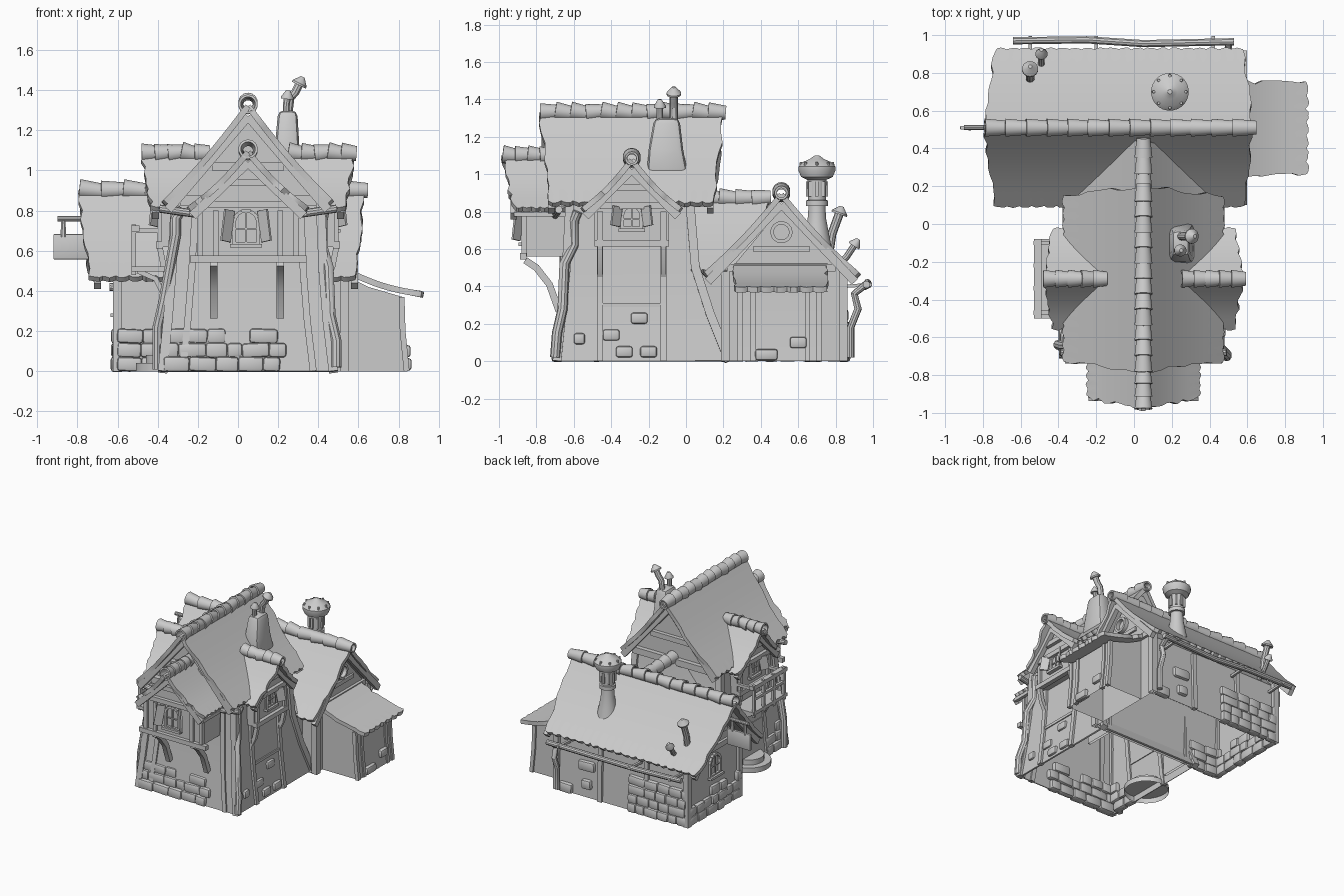
import bpy, bmesh, math, random
from mathutils import Vector as V, Matrix

random.seed(4)
old = bpy.data.objects.get("Cube")
if old:
    bpy.data.objects.remove(old)

grey = bpy.data.materials.new("plain grey")
grey.use_nodes = True
grey.diffuse_color = (0.6, 0.6, 0.6, 1)
bsdf = grey.node_tree.nodes["Principled BSDF"]
bsdf.inputs["Base Color"].default_value = grey.diffuse_color
bsdf.inputs["Roughness"].default_value = 0.8
parts = []


def finish(name, bm, bevel=0, thick=0):
    bmesh.ops.recalc_face_normals(bm, faces=bm.faces)
    # Walls are open underneath
    base = [f for f in bm.faces if all(abs(v.co.z) < 1e-4 for v in f.verts)]
    bmesh.ops.delete(bm, geom=base, context='FACES')
    me = bpy.data.meshes.new(name)
    bm.to_mesh(me)
    bm.free()
    me.materials.append(grey)
    ob = bpy.data.objects.new(name, me)
    bpy.context.collection.objects.link(ob)
    if thick:
        m = ob.modifiers.new("thickness", 'SOLIDIFY')
        m.thickness, m.offset = thick, 0
    if bevel:
        m = ob.modifiers.new("rounding", 'BEVEL')
        m.width, m.segments = bevel, 2
    parts.append(ob)


# Skin over rings; with a thickness the ends stay open
def loft(name, rings, bevel=0, thick=0):
    bm = bmesh.new()
    loops = [[bm.verts.new(p) for p in r] for r in rings]
    n = len(loops[0])
    for a, b in zip(loops, loops[1:]):
        for i in range(n):
            bm.faces.new((a[i], a[(i + 1) % n], b[(i + 1) % n], b[i]))
    if not thick:
        bm.faces.new(loops[0])
        bm.faces.new(loops[-1])
    finish(name, bm, bevel, thick)


def tube(name, pts, r, sides=10, thick=0):
    pts = [V(p) for p in pts]
    radii = r if isinstance(r, (list, tuple)) else [r] * len(pts)
    ref = V((0, 1, 0)) if abs((pts[-1] - pts[0]).normalized().z) > 0.7 else V((0, 0, 1))
    rings = []
    for i, p in enumerate(pts):
        t = (pts[min(i + 1, len(pts) - 1)] - pts[max(i - 1, 0)]).normalized()
        u = t.cross(ref).normalized()
        w = u.cross(t)
        angs = [math.tau * (k + 0.5) / sides for k in range(sides)]
        rings.append([p + (u * math.cos(a) + w * math.sin(a)) * radii[i] for a in angs])
    loft(name, rings, 0, thick)


def turned(name, x, y, prof, sides=20):
    tube(name, [(x, y, z) for z, _ in prof], [r for _, r in prof], sides)


def beam(name, p, q, w, h=None, bevel=0):
    p, q = V(p), V(q)
    bm = bmesh.new()
    rot = (q - p).to_track_quat('X', 'Z').to_matrix().to_4x4()
    size = Matrix.Diagonal(((q - p).length, w, h or w, 1))
    bmesh.ops.create_cube(bm, size=1, matrix=Matrix.Translation((p + q) / 2) @ rot @ size)
    finish(name, bm, bevel)


def at(axis, along, across, z):
    return V((across, along, z)) if axis == 'Y' else V((along, across, z))


def prism(name, axis, prof, a, b):
    loft(name, [[at(axis, s, c, z) for c, z in prof] for s in (a, b)])


def shell(name, rings, bevel=0, thick=0):
    loft(name, [[(x0, y0, z), (x1, y0, z), (x1, y1, z), (x0, y1, z)]
                for z, x0, x1, y0, y1 in rings], bevel, thick)


# Ragged, slightly sagging thatch sheet
def sheet(name, r0, r1, e0, e1, sag=0.02):
    bm = bmesh.new()
    teeth = max(4, round((r1 - r0).length / 0.07))
    nu, nv = teeth * 4, 10
    side = (r1 - r0).normalized()
    ends = [[random.uniform(-0.011, 0.011) for _ in range(nv + 1)] for _ in range(2)]
    rows = []
    for i in range(nu + 1):
        u = i / nu
        drop = 0.013 * abs(math.sin(u * teeth * math.pi)) + random.uniform(-0.004, 0.004)
        row = []
        for j in range(nv + 1):
            v = j / nv
            top, low = r0.lerp(r1, u), e0.lerp(e1, u)
            p = top.lerp(low, v)
            p.z -= sag * math.sin(math.pi * v)
            if j == nv:
                p += (low - top).normalized() * drop
            if i in (0, nu):
                p += side * ends[i > 0][j]
            row.append(bm.verts.new(p))
        rows.append(row)
    for a, b in zip(rows, rows[1:]):
        for j in range(nv):
            bm.faces.new((a[j], b[j], b[j + 1], a[j + 1]))
    finish(name, bm, thick=0.03)


# Overlapping hollow ridge tiles
def ridge(name, p, q, n, r=0.038):
    p, q = V(p), V(q)
    for i in range(n):
        lift = V((0, 0, random.uniform(-0.005, 0.008)))
        a, b = p.lerp(q, i / n), p.lerp(q, (i + 1.15) / n)
        tube(name, [a + lift, b - lift], [r * 1.12, r * 0.82], 14, thick=0.012)


def gable_roof(name, axis, c, a, b, top, half, low, caps, boards=(), inset=0.03):
    for s in (-1, 1):
        sheet(name + "_thatch", at(axis, a, c, top), at(axis, b, c, top),
              at(axis, a + inset, c + s * half, low), at(axis, b - inset, c + s * half, low))
        for k in boards:
            beam(name + "_bargeboard", at(axis, k, c, top - 0.05),
                 at(axis, k, c + s * half * 0.97, low - 0.04), 0.035, 0.045)
    ridge(name + "_ridge_cap", at(axis, a, c, top + 0.012), at(axis, b, c, top + 0.012), caps)


# Arched window with bars and open shutters; d runs along the wall, n points out
def window(c, d, n, w, h, shutters=True):
    c, d, n = V(c), V(d), V(n)
    P = lambda s, z, o=0: c + d * s + n * o + V((0, 0, z))
    arch = [P(-w, -h)] + [P(-w * math.cos(t), h * 0.4 + w * math.sin(t))
                         for t in [math.pi * i / 8 for i in range(9)]] + [P(w, -h), P(-w, -h)]
    for p, q in zip(arch, arch[1:]):
        beam("window_frame", p, q, 0.018)
    beam("window_bar", P(0, -h), P(0, h * 0.4 + w), 0.008)
    beam("window_bar", P(-w, 0), P(w, 0), 0.008)
    beam("window_sill", P(-w - 0.02, -h - 0.01, 0.01), P(w + 0.02, -h - 0.01, 0.01), 0.03, 0.018)
    for s in (-1, 1) if shutters else ():
        beam("shutter", P(s * (w + 0.01), 0.01, 0.01), P(s * (w + 0.055), 0.02, 0.05), 0.012, h * 2.1)


# Rounded stones laid in rows along a wall, walking counter-clockwise
def stones(a, b, rows, h=0.07, lean=0.15, keep=1.0):
    a, b = V(a), V(b)
    d = (b - a).normalized()
    n = V((d.y, -d.x, 0))
    bm = bmesh.new()
    for k in range(rows):
        s = 0
        while s < (b - a).length - 0.04:
            ln = min(random.uniform(0.07, 0.15), (b - a).length - s)
            z = h * (k + 0.5)
            if random.random() < keep * (0.75 if k == rows - 1 else 1):
                m = Matrix.Translation(a + d * (s + ln / 2) - n * lean * z + V((0, 0, z)))
                m @= Matrix.Rotation(math.atan2(d.y, d.x), 4, 'Z')
                m @= Matrix.Rotation(random.uniform(-0.05, 0.05), 4, 'Y')
                m @= Matrix.Diagonal((ln * 1.03, random.uniform(0.045, 0.07), h * random.uniform(1, 1.1), 1))
                bmesh.ops.create_cube(bm, size=1, matrix=m)
            s += ln
    finish("wall_stones", bm, bevel=0.016)


# Flared tower body, gables and thatch
flare = [(0, -0.375, 0.475, -0.69, 0.23), (0.25, -0.35, 0.445, -0.665, 0.13),
         (0.5, -0.33, 0.425, -0.64, 0.05), (0.86, -0.31, 0.41, -0.62, 0.02)]
shell("tower_wall", flare, thick=0.015)
for xi in (1, 2):
    for yi in (3, 4):
        tube("tower_corner_post", [(r[xi], r[yi], r[0]) for r in flare], 0.033, 4)
    s = 0.1 if xi == 1 else -0.1
    tube("tower_front_stud", [(r[xi] + s, r[3], r[0]) for r in flare], 0.024, 4)
for y in (-0.62, 0.06):
    prism("tower_gable", 'Y', [(-0.31, 0.84), (0.41, 0.84), (0.05, 1.27)], y, y + 0.02)
gable_roof("tower_roof", 'Y', 0.05, -0.78, 0.2, 1.32, 0.41, 0.845, 12, (-0.72, 0.13), 0.05)
for y in (-0.64, 0.09):
    beam("tower_tie_beam", (-0.29, y, 0.85), (0.39, y, 0.85), 0.05)
    beam("tower_collar_beam", (-0.13, y, 1.02), (0.23, y, 1.02), 0.04)

# Front bay on brackets
prism("front_bay", 'Y', [(-0.19, 0.56), (0.29, 0.56), (0.29, 0.81), (0.05, 1.04), (-0.19, 0.81)], -0.86, -0.6)
gable_roof("front_bay_roof", 'Y', 0.05, -0.98, -0.58, 1.09, 0.285, 0.815, 6, (-0.92,), 0.06)
for z, w in ((0.56, 0.29), (0.83, 0.2), (0.94, 0.1)):
    beam("front_bay_rail", (0.05 - w, -0.87, z), (0.05 + w, -0.87, z), 0.035)
for x in (-0.19, -0.11, 0.21, 0.29):
    beam("front_bay_post", (x, -0.865, 0.56), (x, -0.865, 0.8), 0.028)
for x in (-0.12, 0.21):
    tube("front_bracket", [(x, -0.86, 0.54), (x, -0.8, 0.5), (x, -0.73, 0.41), (x, -0.68, 0.27)], 0.026, 4)
window((0.04, -0.87, 0.71), (1, 0, 0), (0, -1, 0), 0.06, 0.075)

# Side bays, mirrored about the tower centre
for s in (-1, 1):
    X = lambda v: 0.05 + s * v
    lo, hi = sorted((X(0.33), X(0.43)))
    prism("side_bay", 'X', [(-0.49, 0.62), (-0.09, 0.62), (-0.09, 0.82), (-0.29, 1.02), (-0.49, 0.82)], lo, hi)
    lo, hi = sorted((X(0.2), X(0.53)))
    gable_roof("side_bay_roof", 'X', -0.29, lo, hi, 1.075, 0.255, 0.815, 5, (X(0.46),), 0.05)
    for z, w in ((0.63, 0.2), (0.83, 0.17), (0.93, 0.09)):
        beam("side_bay_rail", (X(0.44), -0.29 - w, z), (X(0.44), -0.29 + w, z), 0.035)
    for y in (-0.46, -0.12):
        beam("side_bay_post", (X(0.435), y, 0.62), (X(0.435), y, 0.8), 0.03)
        tube("side_door_post", [(X(0.43), y, 0), (X(0.4), y, 0.25), (X(0.38), y, 0.5), (X(0.38), y, 0.64)], 0.024, 4)
        tube("side_bracket", [(X(0.44), y, 0.62), (X(0.42), y, 0.52), (X(0.38), y, 0.44)], 0.02, 4)
    beam("side_wall_rail", (X(0.395), -0.46, 0.3), (X(0.395), -0.12, 0.3), 0.02)
    window((X(0.435), -0.29, 0.76), (0, 1, 0), (s, 0, 0), 0.05, 0.05)

# Balcony and round steps on the left flank of the tower
beam("balcony_floor", (-0.44, -0.5, 0.51), (-0.44, -0.08, 0.51), 0.18, 0.025)
beam("balcony_top_rail", (-0.51, -0.5, 0.71), (-0.51, -0.08, 0.71), 0.04, 0.03)
beam("balcony_middle_rail", (-0.52, -0.48, 0.62), (-0.52, -0.1, 0.62), 0.02)
for y in (-0.47, -0.34, -0.22, -0.1):
    beam("balcony_post", (-0.52, y, 0.48), (-0.52, y, 0.73), 0.022)
for y in (-0.47, -0.1):
    beam("balcony_side_rail", (-0.38, y, 0.7), (-0.53, y, 0.7), 0.022)
    tube("balcony_brace", [(-0.5, y, 0.5), (-0.41, y, 0.46), (-0.35, y, 0.34)], 0.018, 4)
for k in (0, 1):
    turned("round_step", -0.35, -0.28, [(k * 0.04, 0.16 - k * 0.05), (k * 0.04 + 0.04, 0.16 - k * 0.05)], 24)

# Rear house, link and their thatch
prism("rear_house_wall", 'X', [(0.2, 0), (0.845, 0), (0.83, 0.47), (0.51, 0.82), (0.22, 0.47)], -0.6, 0.53)
gable_roof("rear_roof", 'X', 0.51, -0.79, 0.63, 0.89, 0.405, 0.465, 13, (-0.7, 0.58), 0.05)
for x in (-0.3, 0.4):
    beam("link_wall", (x, -0.02, 0.25), (x, 0.22, 0.25), 0.02, 0.5)
gable_roof("link_roof", 'Y', 0.05, 0, 0.44, 0.86, 0.38, 0.48, 5)
for x in (-0.6, 0.53):
    for y in (0.21, 0.84):
        beam("rear_corner_post", (x, y, 0), (x, y, 0.48), 0.045)
    beam("rear_tie_beam", (x, 0.22, 0.5), (x, 0.8, 0.5), 0.04)
    beam("rear_collar_beam", (x, 0.36, 0.6), (x, 0.66, 0.6), 0.03)
for x in (-0.25, 0.15):
    beam("rear_wall_stud", (x, 0.845, 0), (x, 0.835, 0.45), 0.035)
tube("round_window_ring", [(0.53, 0.51, 0.69), (0.56, 0.51, 0.69)], 0.05, 20, thick=0.018)
window((-0.61, 0.51, 0.36), (0, 1, 0), (-1, 0, 0), 0.06, 0.07, False)

# Lean-to shed
prism("shed_wall", 'Y', [(0.53, 0), (0.845, 0), (0.825, 0.2), (0.82, 0.37), (0.65, 0.42), (0.53, 0.48)], 0.29, 0.71)
sheet("shed_thatch", V((0.52, 0.26, 0.51)), V((0.52, 0.75, 0.51)), V((0.91, 0.26, 0.385)), V((0.91, 0.75, 0.385)))
for y in (0.29, 0.36, 0.65, 0.71):
    tube("shed_post", [(0.84, y, 0), (0.82, y, 0.2), (0.815, y, 0.37)], 0.02, 4)

# Stonework
stones((-0.37, -0.69, 0), (0.24, -0.69, 0), 3)
stones((-0.375, -0.45, 0), (-0.375, -0.68, 0), 3)
stones((-0.6, 0.2, 0), (-0.34, 0.2, 0), 3, lean=0)
stones((-0.6, 0.84, 0), (-0.6, 0.2, 0), 3, lean=0)
stones((-0.1, 0.845, 0), (-0.6, 0.845, 0), 4, lean=0.03)
stones((0.5, 0.845, 0), (0, 0.845, 0), 4, lean=0.03, keep=0.15)
for x, y, z, w in ((0.445, -0.25, 0.23, 0.09), (0.455, -0.4, 0.14, 0.09), (0.47, -0.33, 0.05, 0.09),
                   (0.47, -0.2, 0.05, 0.09), (0.46, -0.57, 0.12, 0.06), (0.84, 0.43, 0.035, 0.12),
                   (0.835, 0.6, 0.1, 0.09)):
    beam("loose_stone", (x, y - w / 2, z), (x, y + w / 2, z), 0.05, 0.06, 0.014)

# Tower chimney with two hooded flues
shell("tower_chimney", [(1.0, 0.16, 0.32, -0.21, 0.01), (1.13, 0.185, 0.305, -0.2, -0.015),
                        (1.3, 0.2, 0.295, -0.17, -0.035)], 0.03)


def flue(pts, r):
    tube("flue_pipe", pts, r)
    a, b = V(pts[-2]), V(pts[-1])
    t = (b - a).normalized()
    tube("flue_hood", [b - t * 0.005, b + t * 0.005, b + t * 0.04], [r * 1.8, r * 1.8, 0.01], 14)


flue([(0.24, -0.14, 1.28), (0.24, -0.14, 1.32), (0.245, -0.14, 1.36)], 0.018)
flue([(0.25, -0.065, 1.28), (0.26, -0.065, 1.36), (0.285, -0.065, 1.39), (0.305, -0.065, 1.43)], 0.022)
flue([(-0.55, 0.76, 0.55), (-0.55, 0.78, 0.68), (-0.55, 0.82, 0.79)], 0.024)
flue([(-0.49, 0.8, 0.5), (-0.49, 0.86, 0.56), (-0.49, 0.9, 0.62)], 0.018)

# Big rear chimney pot with a studded lid
turned("rear_chimney", 0.19, 0.7, [(0.58, 0.085), (0.68, 0.065), (0.76, 0.05), (0.83, 0.045), (0.831, 0.06),
                                   (0.86, 0.06), (0.861, 0.048), (0.97, 0.052), (0.985, 0.085), (1.02, 0.1),
                                   (1.04, 0.1), (1.065, 0.075), (1.08, 0.04), (1.1, 0.012)], 24)
for i in range(8):
    a = math.tau * i / 8
    x, y = 0.19 + 0.05 * math.cos(a), 0.7 + 0.05 * math.sin(a)
    beam("chimney_vent", (x, y, 0.88), (x, y, 0.96), 0.018)
    turned("lid_stud", 0.19 + 0.085 * math.cos(a), 0.7 + 0.085 * math.sin(a), [(1.04, 0.01), (1.065, 0.007)], 8)

# Gutters and crooked drainpipes
tube("rear_gutter", [(-0.64, 0.97, 0.42), (-0.25, 0.975, 0.41), (0.05, 0.955, 0.4), (0.53, 0.965, 0.41)], 0.02)
for x in (-0.55, -0.2, 0.42):
    beam("gutter_bracket", (x, 0.84, 0.4), (x, 0.995, 0.41), 0.018)
tube("rear_drainpipe", [(0.5, 0.96, 0.41), (0.5, 0.9, 0.36), (0.5, 0.92, 0.28), (0.5, 0.88, 0.18), (0.5, 0.88, 0.02)], 0.02)
tube("left_drainpipe", [(-0.28, -0.64, 0.81), (-0.31, -0.65, 0.76), (-0.31, -0.65, 0.68), (-0.37, -0.65, 0.35),
                        (-0.4, -0.64, 0.22), (-0.4, -0.64, 0.01)], 0.027)
tube("right_drainpipe", [(0.43, -0.58, 0.8), (0.42, -0.6, 0.75), (0.42, -0.6, 0.62), (0.45, -0.65, 0.52),
                         (0.46, -0.66, 0.28), (0.49, -0.69, 0.15), (0.49, -0.7, 0.02)], 0.027)
for s in (-1, 1):
    tube("front_gutter", [(0.05 + s * 0.23, -0.7, 0.78), (0.05 + s * 0.44, -0.68, 0.81)], 0.02)
    beam("bay_gutter", (0.05 + s * 0.28, -0.92, 0.785), (0.05 + s * 0.28, -0.5, 0.785), 0.025)

# Hanging sign board
tube("sign_pole", [(-0.9, 0.51, 0.76), (-0.6, 0.51, 0.76)], 0.014)
beam("sign_board", (-0.92, 0.51, 0.62), (-0.72, 0.51, 0.62), 0.02, 0.125, 0.004)
for x in (-0.87, -0.76):
    tube("sign_hanger", [(x, 0.51, 0.67), (x, 0.51, 0.77)], [0.016, 0.01], 8)

# Bake the modifiers and smooth the gentle edges
bpy.ops.object.select_all(action='DESELECT')
for ob in parts:
    ob.select_set(True)
bpy.context.view_layer.objects.active = parts[0]
bpy.ops.object.convert(target='MESH')
bpy.ops.object.shade_smooth_by_angle(angle=math.radians(35))
